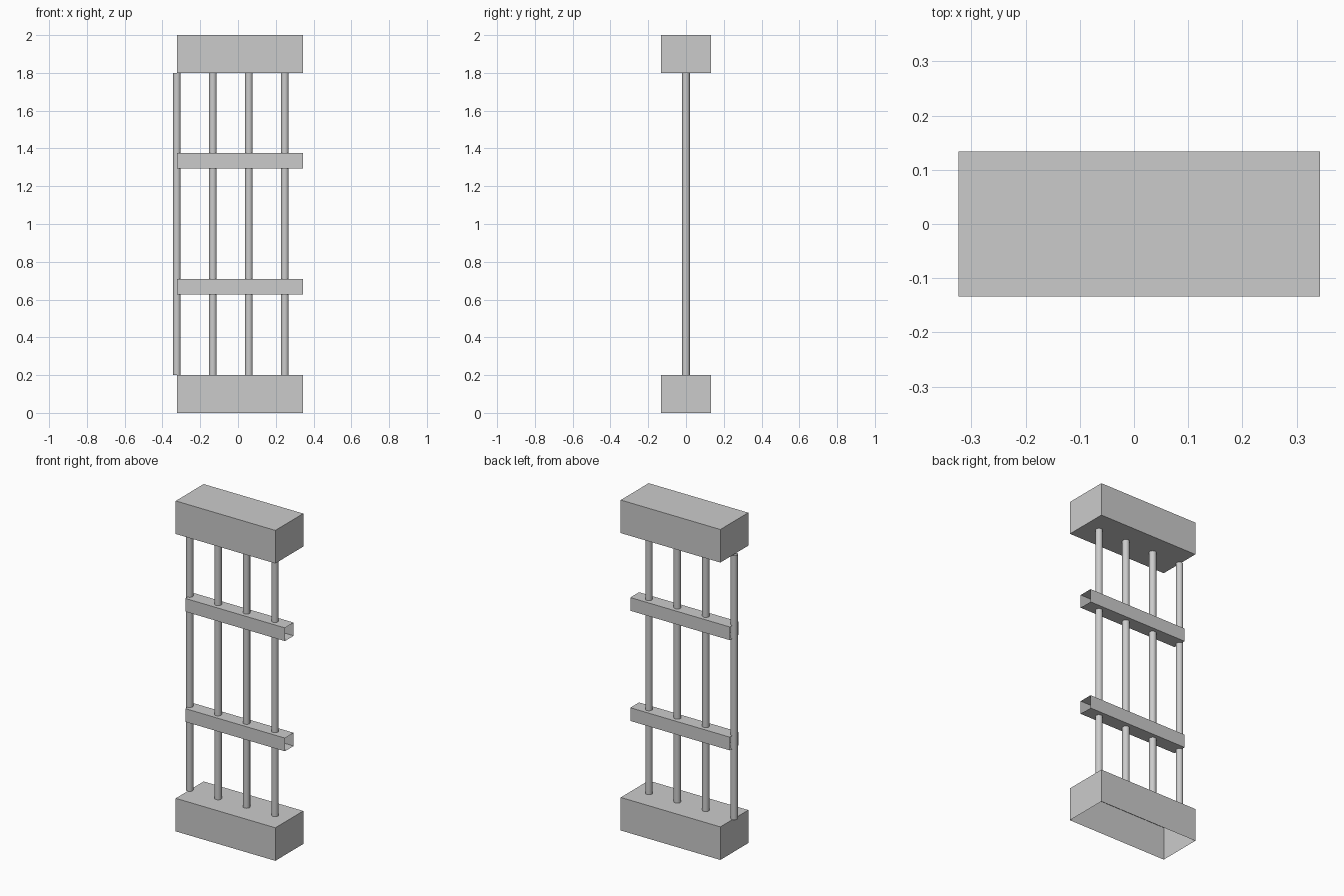
import bpy, bmesh
from mathutils import Matrix, Vector

if "Cube" in bpy.data.objects:
    bpy.data.objects.remove(bpy.data.objects["Cube"])

LENGTH, DEPTH, CX = 0.667, 0.267, 0.01
LEFT = CX - LENGTH / 2
BAR_R = 0.02


def finish(name, bm, smooth=False):
    mesh = bpy.data.meshes.new(name)
    bm.to_mesh(mesh)
    bm.free()
    for p in mesh.polygons:
        p.use_smooth = smooth
    obj = bpy.data.objects.new(name, mesh)
    bpy.context.collection.objects.link(obj)
    return obj


def box(name, size, centre, open_dirs=()):
    """Box shell with the sides facing open_dirs left out."""
    bm = bmesh.new()
    bmesh.ops.create_cube(bm, size=1)
    bm.normal_update()
    gone = [f for f in bm.faces if any(f.normal.dot(Vector(d)) > 0.9 for d in open_dirs)]
    bmesh.ops.delete(bm, geom=gone, context='FACES_ONLY')
    bmesh.ops.transform(bm, verts=bm.verts,
                        matrix=Matrix.Translation(centre) @ Matrix.Diagonal((*size, 1)))
    return finish(name, bm)


# Base (open underneath) and top block
box("base_block", (LENGTH, DEPTH, 0.2), (CX, 0, 0.1), [(0, 0, -1)])
box("top_block", (LENGTH, DEPTH, 0.2), (CX, 0, 1.9))

# Hollow cross rails, open at both ends
for name, z in (("lower_rail", 0.668), ("upper_rail", 1.335)):
    box(name, (LENGTH, 0.084, 0.08), (CX, 0, z), [(1, 0, 0), (-1, 0, 0)])

# Upright round bars, first one centred on the left edge
for i in range(4):
    bm = bmesh.new()
    bmesh.ops.create_cone(bm, cap_ends=False, segments=20,
                          radius1=BAR_R, radius2=BAR_R, depth=1.6,
                          matrix=Matrix.Translation((LEFT + i * LENGTH / 3.5, 0, 1.0)))
    finish(f"upright_bar_{i + 1}", bm, smooth=True)
